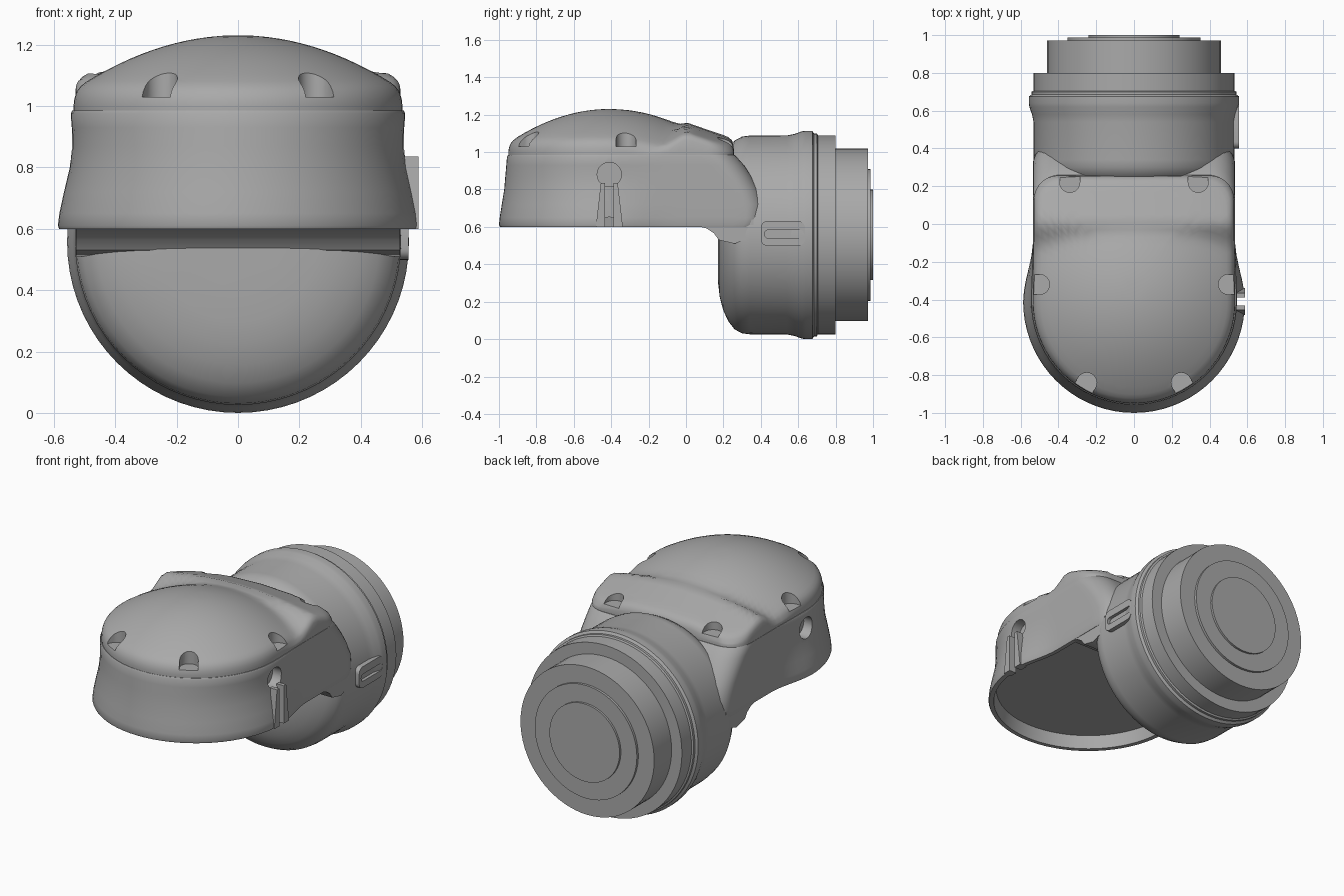
import bpy, bmesh, math
from math import sin, cos, pi, sqrt

old = bpy.data.objects.get("Cube")
if old:
    bpy.data.objects.remove(old, do_unlink=True)

grey = bpy.data.materials.new("plain_grey")
grey.use_nodes = True
COLOUR = (0.4, 0.4, 0.4, 1)
grey.diffuse_color = COLOUR
grey.node_tree.nodes["Principled BSDF"].inputs["Base Color"].default_value = COLOUR


def loft(name, rings):
    """Closed solid through rings of equal point count."""
    bm = bmesh.new()
    loops = [[bm.verts.new(p) for p in ring] for ring in rings]
    for a, b in zip(loops, loops[1:]):
        for i in range(len(a)):
            j = (i + 1) % len(a)
            bm.faces.new((a[i], a[j], b[j], b[i]))
    bm.faces.new(loops[0][::-1])
    bm.faces.new(loops[-1])
    bmesh.ops.recalc_face_normals(bm, faces=bm.faces)
    mesh = bpy.data.meshes.new(name)
    bm.to_mesh(mesh)
    bm.free()
    obj = bpy.data.objects.new(name, mesh)
    bpy.context.collection.objects.link(obj)
    mesh.materials.append(grey)
    return obj


def prism_x(name, pts, a, b):
    return loft(name, [[(x, y, z) for y, z in pts] for x in (a, b)])


def activate(obj):
    bpy.ops.object.select_all(action='DESELECT')
    obj.select_set(True)
    bpy.context.view_layer.objects.active = obj


def cut(obj, cutter):
    mod = obj.modifiers.new("cut", 'BOOLEAN')
    mod.operation, mod.solver, mod.object = 'DIFFERENCE', 'EXACT', cutter
    activate(obj)
    bpy.ops.object.modifier_apply(modifier=mod.name)
    bpy.data.objects.remove(cutter, do_unlink=True)


def smooth(obj, degrees=35):
    activate(obj)
    bpy.ops.object.shade_smooth_by_angle(angle=math.radians(degrees))


def pill(cy, cz, half_y, half_z, r, n=6):
    """Rounded rectangle in the y-z plane."""
    pts = []
    for k, (sy, sz) in enumerate(((1, 1), (-1, 1), (-1, -1), (1, -1))):
        for i in range(n + 1):
            t = (k + i / n) * pi / 2
            pts.append((cy + sy * (half_y - r) + r * cos(t),
                        cz + sz * (half_z - r) + r * sin(t)))
    return pts


HUB = -0.41    # centre of the round front


def outline(rx, ry, rear, corner, w):
    """Plan shape: round front, straight sides, rounded rear corners."""
    half = [(rx * sin(t), HUB - ry * cos(t)) for t in [i * pi / 36 for i in range(19)]]
    end = rear - corner
    for i in range(1, 13):
        y = HUB + (end - HUB) * i / 12
        t = min(1, (y - HUB) / 0.33)
        half.append((rx + (w - rx) * t * t * (3 - 2 * t), y))
    for i in range(1, 8):
        t = i * pi / 14
        half.append((w - corner + corner * cos(t), end + corner * sin(t)))
    half += [(w * 0.4, rear), (0, rear)]
    return half + [(-x, y) for x, y in half[-2:0:-1]]


def at(z, *shape):
    return [(x, y, z) for x, y in outline(*shape)]


# Housing: flared shell, hollow underneath
body = loft("housing", [
    at(0.68, 0.54, 0.545, 0.22, 0.1, 0.50),
    at(0.60, 0.555, 0.56, 0.22, 0.1, 0.505),
    at(0.60, 0.583, 0.585, 0.40, 0.1, 0.53),
    at(0.61, 0.587, 0.59, 0.41, 0.1, 0.533),
    at(0.65, 0.582, 0.586, 0.42, 0.1, 0.535),
    at(0.72, 0.567, 0.575, 0.42, 0.11, 0.535),
    at(0.80, 0.548, 0.562, 0.39, 0.12, 0.535),
    at(0.87, 0.541, 0.556, 0.35, 0.13, 0.535),
    at(0.93, 0.542, 0.551, 0.31, 0.14, 0.535),
    at(0.975, 0.545, 0.547, 0.27, 0.14, 0.535),
    at(0.985, 0.540, 0.542, 0.26, 0.14, 0.533),
])

# Round side holes, and the slot behind the latch
circle = [(HUB + 0.065 * cos(i * pi / 16), 0.88 + 0.065 * sin(i * pi / 16)) for i in range(32)]
for side in (-1, 1):
    cut(body, prism_x("hole_cutter", circle, side * 0.48, side * 0.7))
cut(body, prism_x("slot_cutter", [(HUB - 0.025, 0.5), (HUB + 0.025, 0.5),
                                  (HUB + 0.025, 0.86), (HUB - 0.025, 0.86)], 0.545, 0.7))
smooth(body)

# Latch: a pair of fins
for label, s in (("front", -1), ("rear", 1)):
    fin = [(0.072, 0.6), (0.022, 0.6), (0.022, 0.835), (0.045, 0.835), (0.062, 0.69)]
    prism_x("latch_fin_" + label, [(HUB + s * y, z) for y, z in fin], 0.538, 0.588)


# Lid: dome at the front running into a sloped rear
def lid_height(x, y):
    dome = 1.23 - 0.62 * (x * x + (y - HUB) ** 2)
    rear = 1.155 - (0.33 if y > 0 else 0.6) * abs(y) - 0.2 * x * x
    return max(1.035, (dome + rear + sqrt((dome - rear) ** 2 + 0.0006)) / 2)


base = outline(0.536, 0.54, 0.257, 0.13, 0.531)
PIVOT = -0.35


def lid_ring(scale, drop):
    pts = [(x * scale, PIVOT + (y - PIVOT) * scale) for x, y in base]
    return [(x, y, lid_height(x, y) - drop) for x, y in pts]


lid = loft("lid", [[(x, y, 0.98) for x, y in base],
                   [(x, y, 1.0) for x, y in base],
                   lid_ring(0.995, 0.03), lid_ring(0.98, 0.012), lid_ring(0.955, 0.003)]
           + [lid_ring(0.92 * i / 14, 0) for i in range(14, 0, -1)])

# Six screw recesses, open towards the rim
for s in (-1, 1):
    for px, py, ang in ((0.25, -0.84, -pi / 3), (0.5, -0.32, 0), (0.34, 0.22, pi / 2)):
        u = [(0.15, -0.053)] + [(-0.053 * sin(i * pi / 12), -0.053 * cos(i * pi / 12))
                                for i in range(13)] + [(0.15, 0.053)]
        pts = [(s * (px + a * cos(ang) - b * sin(ang)), py + a * sin(ang) + b * cos(ang))
               for a, b in u]
        cut(lid, loft("recess_cutter", [[(x, y, z) for x, y in pts] for z in (1.03, 1.4)]))
smooth(lid)

# Barrel: stepped turning along y with a bowl-shaped nose
AXIS = 0.557
profile = [(0.17, 0.15), (0.172, 0.26), (0.18, 0.33), (0.198, 0.40), (0.225, 0.46),
           (0.26, 0.505), (0.30, 0.526), (0.34, 0.531), (0.54, 0.532), (0.58, 0.54),
           (0.62, 0.554), (0.64, 0.557), (0.675, 0.557), (0.685, 0.542), (0.70, 0.542),
           (0.705, 0.532), (0.80, 0.532), (0.80, 0.461), (0.972, 0.461),
           (0.972, 0.352), (0.987, 0.352), (0.987, 0.242), (1.0, 0.242)]
barrel = loft("barrel", [[(r * cos(i * pi / 36), y, AXIS + r * sin(i * pi / 36))
                          for i in range(72)] for y, r in profile])
smooth(barrel, 30)

# Fillet under the housing where it meets the barrel
neck = prism_x("neck_fillet", [(0.06, 0.605), (0.11, 0.592), (0.15, 0.565), (0.175, 0.53),
                               (0.26, 0.51), (0.36, 0.55), (0.36, 0.64), (0.2, 0.64)],
               -0.528, 0.528)
smooth(neck, 40)

# Slotted tab on one side of the barrel
tab = prism_x("side_tab", pill(0.518, 0.565, 0.118, 0.066, 0.035), 0.48, 0.556)
cut(tab, prism_x("tab_cutter", pill(0.525, 0.562, 0.105, 0.022, 0.02), 0.536, 0.7))
smooth(tab)
